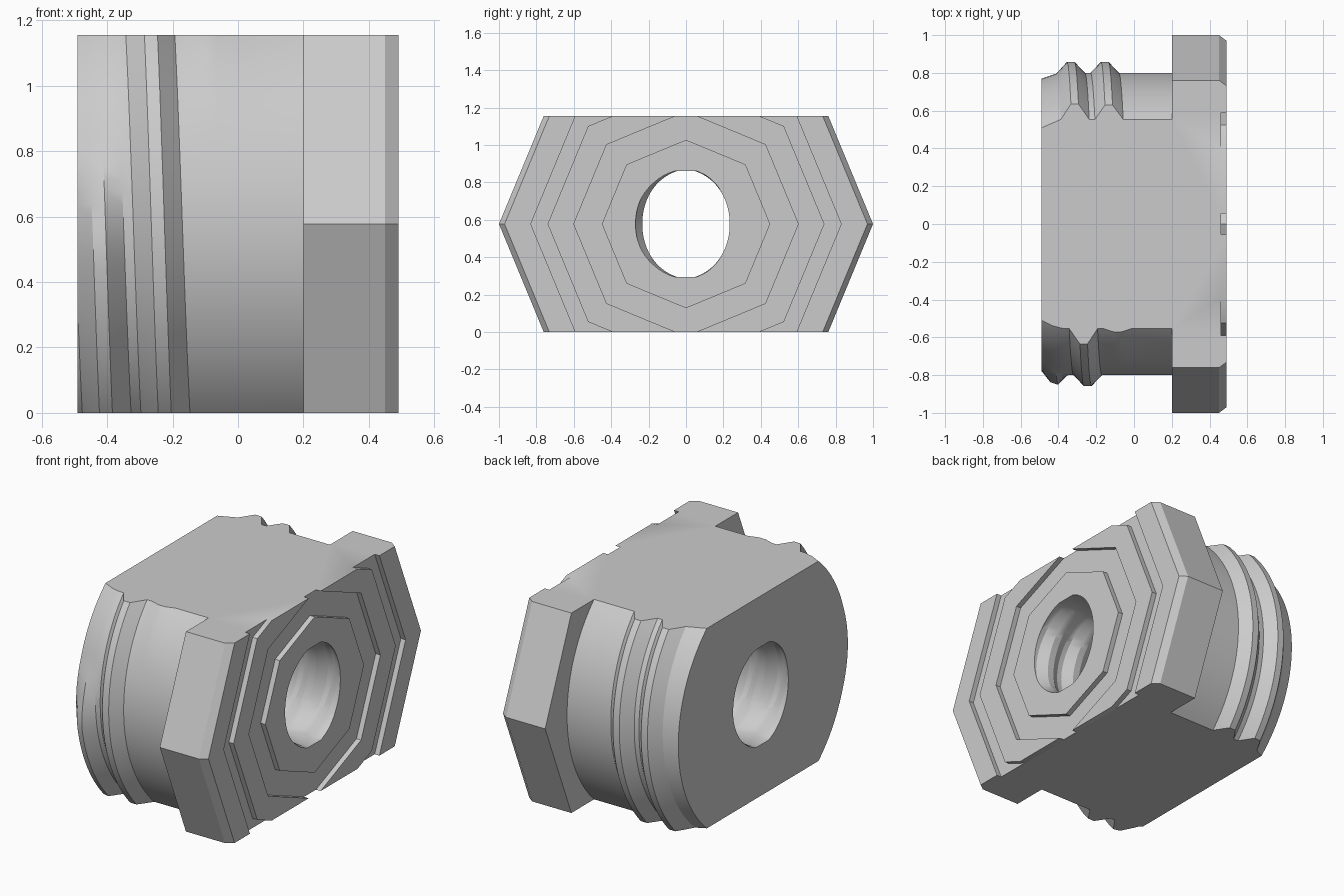
import bpy, bmesh, math

old = bpy.data.objects.get("Cube")
if old:
    bpy.data.objects.remove(old, do_unlink=True)

MID = 0.5775          # height of the plug's axis
PITCH = 0.18
TAU = 2 * math.pi


def clamp(v, lo=0.0, hi=1.0):
    return max(lo, min(hi, v))


def solid_from_rings(name, rings):
    """Closed solid along x from rings of (x, y, z) points."""
    bm = bmesh.new()
    loops = [[bm.verts.new(p) for p in ring] for ring in rings]
    n = len(loops[0])
    for a, b in zip(loops, loops[1:]):
        for i in range(n):
            j = (i + 1) % n
            bm.faces.new((a[i], a[j], b[j], b[i]))
    bm.faces.new(loops[0])
    bm.faces.new(loops[-1])
    bmesh.ops.recalc_face_normals(bm, faces=bm.faces)
    mesh = bpy.data.meshes.new(name)
    bm.to_mesh(mesh)
    bm.free()
    obj = bpy.data.objects.new(name, mesh)
    bpy.context.collection.objects.link(obj)
    return obj


def ring_point(x, r, a):
    return (x, r * math.cos(a), MID + r * math.sin(a))


def threaded_rod(name, x0, x1, first, turns, base, height, segs):
    """Rod with a helical ridge; its seam lies at the top, where it is cut flat."""
    columns = []
    for s in range(segs):
        a = -1.5 * math.pi + TAU * (s + 0.5) / segs
        centres = [first + PITCH * (a / TAU + k) for k in range(turns)]
        xs = [c + d for c in centres for d in (-0.075, -0.02, 0.02, 0.075)]
        count = len(xs)
        xs = [clamp(x, x0 + 1e-4 * (i + 1), x1 - 1e-4 * (count - i))
              for i, x in enumerate(xs)]
        column = []
        for x in [x0] + xs + [x1]:
            r = base(x, a)
            for k, c in enumerate(centres):
                r += height(a, a + TAU * k) * clamp((0.075 - abs(x - c)) / 0.055)
            column.append(ring_point(x, r, a))
        columns.append(column)
    return solid_from_rings(name, list(zip(*columns)))


def slab(name, half_height):
    """Wide box used to cut flats above and below the axis."""
    h = half_height
    corners = [(-2, -h), (2, -h), (2, h), (-2, h)]
    return solid_from_rings(name, [[(x, y, MID + z) for y, z in corners]
                                   for x in (-1, 1)])


def combine(target, other, operation):
    mod = target.modifiers.new(operation.lower(), 'BOOLEAN')
    mod.operation = operation
    mod.solver = 'EXACT'
    mod.object = other
    bpy.ops.object.select_all(action='DESELECT')
    bpy.context.view_layer.objects.active = target
    target.select_set(True)
    bpy.ops.object.modifier_apply(modifier=mod.name)
    bpy.data.objects.remove(other, do_unlink=True)


# Threaded shank, tapered slightly at its end, thread fading in and out
def shank_base(x, a):
    return 0.8 - 0.03 * clamp((-0.40 - x) / 0.09)


def shank_ridge(a, t):
    fade_in = clamp((t + math.pi + 0.3) / 0.4)
    fade_out = clamp((3 * math.pi - 0.32 - t) / 2.2)
    return 0.058 * fade_in * fade_out


plug = threaded_rod("threaded_plug", -0.49, 0.3, -0.335, 3,
                    shank_base, shank_ridge, 128)

# Eight-sided head with a chamfer and two shallow grooves in its face
profile = [(0.2, 1), (0.45, 1), (0.49, 0.97),
           (0.49, 0.83), (0.46, 0.83), (0.46, 0.74), (0.49, 0.74),
           (0.49, 0.6), (0.46, 0.6), (0.46, 0.45), (0.49, 0.45)]
head = solid_from_rings("head", [[ring_point(x, r, TAU * i / 8) for i in range(8)]
                                 for x, r in profile])
combine(plug, head, 'UNION')

# Flats on the top and bottom of the whole plug
combine(plug, slab("outer_flats", MID), 'INTERSECT')

# Bore with an inner thread and its own narrow flats
bore = threaded_rod("bore_cutter", -0.6, 0.6, -0.59, 8,
                    lambda x, a: 0.27 + 0.024 * math.sin(a) ** 2,
                    lambda a, t: -0.036 * abs(math.cos(a)), 64)
combine(bore, slab("bore_flats", 0.283), 'INTERSECT')
combine(plug, bore, 'DIFFERENCE')

# Plain grey finish
grey = bpy.data.materials.new("plain_grey")
grey.use_nodes = True
colour = (0.6, 0.6, 0.6, 1)
grey.diffuse_color = colour
grey.node_tree.nodes["Principled BSDF"].inputs["Base Color"].default_value = colour
plug.data.materials.clear()
plug.data.materials.append(grey)
for face in plug.data.polygons:
    face.material_index = 0

bpy.ops.object.select_all(action='DESELECT')
plug.select_set(True)
bpy.context.view_layer.objects.active = plug
bpy.ops.object.shade_smooth_by_angle(angle=math.radians(25))
